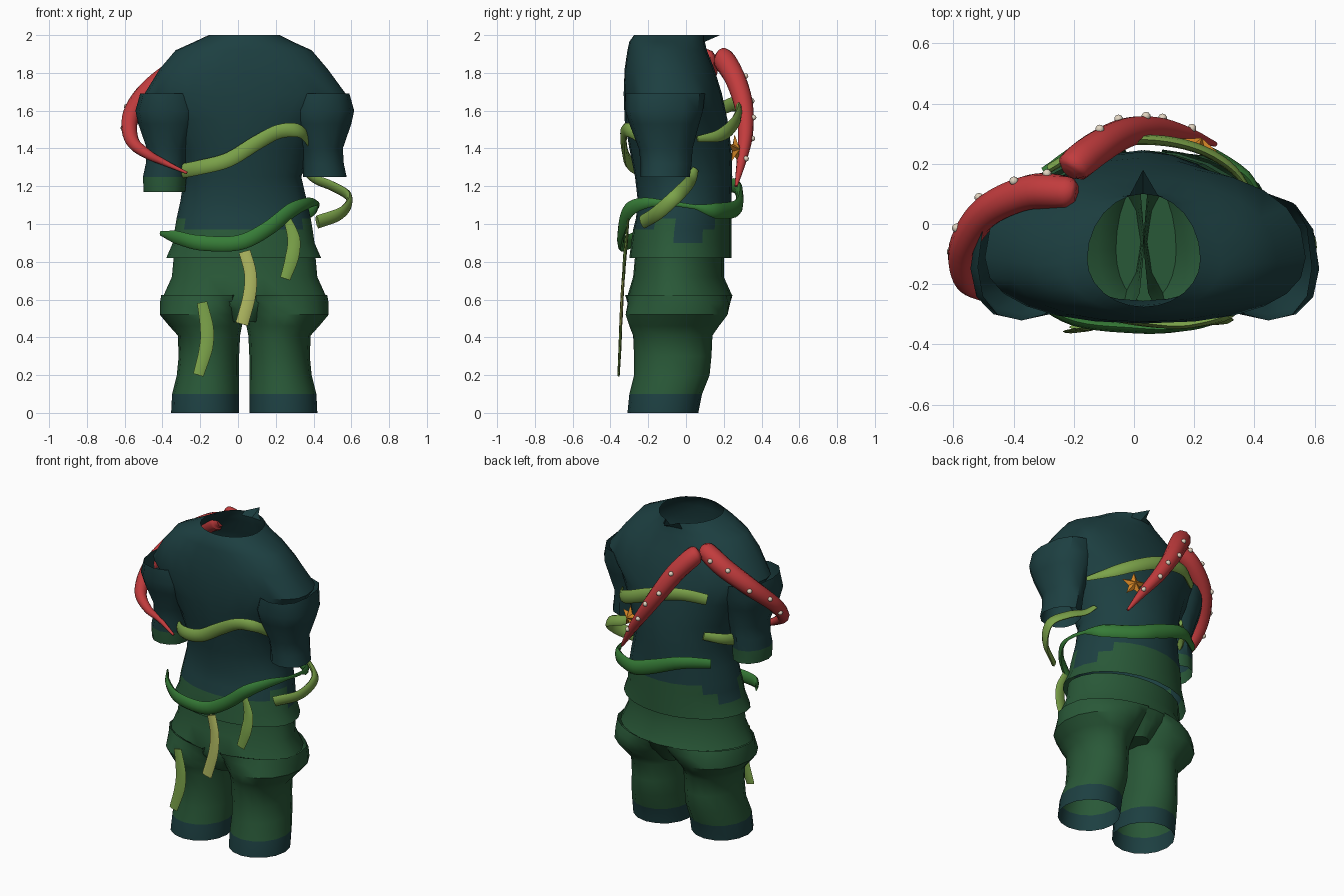
import bpy, bmesh, math
from mathutils import Vector

if "Cube" in bpy.data.objects:
    bpy.data.objects.remove(bpy.data.objects["Cube"])

def material(name, rgb):
    m = bpy.data.materials.new(name)
    m.diffuse_color = (*rgb, 1)
    m.use_nodes = True
    m.node_tree.nodes["Principled BSDF"].inputs["Base Color"].default_value = m.diffuse_color
    return m

TEAL = material("dark teal cloth", (0.012, 0.05, 0.053))
GREEN = material("green cloth", (0.022, 0.098, 0.039))
KELP = material("light kelp", (0.2, 0.365, 0.068))
DEEP = material("deep kelp", (0.037, 0.2, 0.038))
YELLOW = material("yellow kelp", (0.42, 0.47, 0.115))
RED = material("tentacle red", (0.54, 0.045, 0.047))
ORANGE = material("star orange", (0.7, 0.25, 0.02))
CREAM = material("sucker cream", (0.75, 0.66, 0.53))
AXIS = Vector((0.03, -0.05, 0))

def make(name, bm, *mats):
    me = bpy.data.meshes.new(name)
    bmesh.ops.recalc_face_normals(bm, faces=bm.faces)
    bm.to_mesh(me)
    bm.free()
    for m in mats:
        me.materials.append(m)
    ob = bpy.data.objects.new(name, me)
    bpy.context.collection.objects.link(ob)
    return ob

def bridge(bm, rings):
    for a, b in zip(rings, rings[1:]):
        for i in range(len(a)):
            j = (i + 1) % len(a)
            bm.faces.new((a[i], a[j], b[j], b[i]))

def power(v, p):
    return math.copysign(abs(v) ** (2 / p), v)

def loft(name, rings, n, mats, rule=None, mid=0.42, tweak=None, cap=False):
    """Shell through rings of (z, x min, x max, y front, y back, optional squareness)."""
    bm = bmesh.new()
    loops = []
    for z, x0, x1, y0, y1, *sq in rings:
        yc = y0 + mid * (y1 - y0)
        loop = []
        for i in range(n):
            a = 2 * math.pi * i / n
            c, s = math.cos(a), math.sin(a)
            if sq:
                c, s = power(c, sq[0]), power(s, sq[0])
            loop.append(bm.verts.new(((x0 + x1) / 2 + (x1 - x0) / 2 * c,
                                      yc + (y1 - yc if s > 0 else yc - y0) * s, z)))
        loops.append(loop)
    if tweak:
        tweak(loops)
    bridge(bm, loops)
    if cap:
        bm.faces.new(loops[-1])
    if rule:
        for f in bm.faces:
            f.material_index = rule(f.calc_center_median())
    return make(name, bm, *mats)

def spline(pts, steps):
    """Smooth curve through the points."""
    p = [Vector(q) for q in pts]
    p = [2 * p[0] - p[1]] + p + [2 * p[-1] - p[-2]]
    out = []
    for k in range(1, len(p) - 2):
        a, b, c, d = p[k - 1:k + 3]
        for s in range(steps):
            t = s / steps
            out.append(0.5 * (2 * b + (c - a) * t + (2 * a - 5 * b + 4 * c - d) * t * t
                              + (3 * b - a - 3 * c + d) * t ** 3))
    return out + [p[-2]]

def sweep(name, pts, mat, radii, flat=1.0, sides=8, steps=5, facing=None):
    """Oval tube along a path; flat squeezes it towards the body."""
    path = spline(pts, steps)
    bm = bmesh.new()
    loops, frames = [], []
    for i, p in enumerate(path):
        t = (path[min(i + 1, len(path) - 1)] - path[max(i - 1, 0)]).normalized()
        out = Vector(facing) if facing else p - AXIS
        out.z = 0
        wide = t.cross(out).normalized()
        out = wide.cross(t).normalized()
        f = i / (len(path) - 1) * (len(radii) - 1)
        k = min(int(f), len(radii) - 2)
        r = radii[k] + (radii[k + 1] - radii[k]) * (f - k)
        frames.append((p, out, wide, r))
        loops.append([bm.verts.new(p + wide * r * math.cos(a) + out * r * flat * math.sin(a))
                      for a in (2 * math.pi * j / sides for j in range(sides))])
    bridge(bm, loops)
    bm.faces.new(loops[0])
    bm.faces.new(loops[-1])
    make(name, bm, mat)
    return frames

# Shirt: teal with a jagged green lower edge and a teal patch at each side
def shirt_colour(c):
    side = abs(c.x - 0.03) > 0.3
    if side and -0.05 < c.y < 0.12:
        return int(c.z < 0.9)
    if side and -0.18 < c.y <= -0.05:
        return int(c.z < 1.03)
    return int(c.z < 0.97 or (c.y > 0.14 and c.z < 1.01))

def collar_tip(loops):
    loops[0][6].co = (0.03, 0.18, 2.0)

loft("shirt", [(2.0, -.155, .22, -.275, .10), (1.965, -.23, .29, -.30, .10),
               (1.92, -.33, .39, -.31, .11), (1.82, -.415, .475, -.325, .15, 2.2),
               (1.69, -.495, .57, -.33, .19, 2.3), (1.55, -.41, .47, -.325, .22),
               (1.4, -.33, .39, -.30, .24), (1.25, -.285, .335, -.27, .245),
               (1.12, -.305, .365, -.255, .24), (1.03, -.325, .385, -.265, .24),
               (0.97, -.335, .395, -.28, .24), (0.9, -.345, .405, -.29, .24),
               (0.82, -.38, .44, -.30, .24)],
     24, (TEAL, GREEN), shirt_colour, tweak=collar_tip)

# Sleeves: open tubes, the left one longer with a green cuff
sleeve = [(1.69, .305, .59, -.32, .10, 2.3), (1.6, .275, .615, -.32, .09, 2.3),
          (1.53, .285, .60, -.30, .07, 2.2), (1.4, .335, .555, -.25, .035),
          (1.32, .345, .56, -.24, .03), (1.25, .345, .575, -.24, .02)]
loft("right_sleeve", sleeve, 12, (TEAL,))
loft("left_sleeve", [(z, .072 - b, .072 - a, *r) for z, a, b, *r in sleeve]
     + [(1.17, -.50, -.28, -.235, .02)], 12, (TEAL, GREEN), lambda c: int(c.z < 1.25))

# Trousers: waist and crotch, then two legs whose tops hug the hips, with teal cuffs
loft("trouser_waist", [(0.83, -.34, .41, -.27, .20), (0.72, -.35, .42, -.28, .20),
                       (0.62, -.395, .465, -.31, .245), (0.55, -.12, .2, -.30, .21),
                       (0.48, -.06, .14, -.26, .15)], 24, (GREEN,), cap=True)

def hug_hips(loops):
    """Bend the upper leg rings to the shared hip oval."""
    for loop, blend in zip(loops, (1, 0.65, 0.25)):
        for i, v in enumerate(loop):
            s = math.sin(2 * math.pi * i / len(loop))
            h = math.sqrt(max(0, 1 - ((v.co.x - 0.035) / 0.445) ** 2))
            if abs(v.co.x - 0.035) < 0.2:
                h *= min(1, abs(s) / 0.6)
            y = -0.06 + (0.31 if s > 0 else -0.265) * h * (abs(s) > 1e-6)
            v.co.y += (y - v.co.y) * blend

leg = [(0.625, .03, .472, -.315, .25), (0.58, .035, .48, -.325, .255), (0.52, .04, .48, -.33, .225),
       (0.46, .045, .43, -.30, .175), (0.41, .055, .385, -.28, .14), (0.3, .06, .38, -.275, .135),
       (0.2, .06, .39, -.275, .125), (0.1, .06, .415, -.30, .085), (0.0, .06, .42, -.31, .065)]
for side in ("right", "left"):
    rings = leg if side == "right" else [(z, .066 - b, .066 - a, c, d) for z, a, b, c, d in leg]
    loft(side + "_leg", rings, 16, (GREEN, TEAL), lambda c: int(c.z < 0.1), 0.5, hug_hips)

# Kelp wrapped around the chest, arm and waist
sweep("chest_kelp_front", [(-.23, .15, 1.35), (-.32, .06, 1.32), (-.35, -.06, 1.29), (-.31, -.16, 1.28),
      (-.2, -.26, 1.30), (-.05, -.31, 1.34), (.1, -.33, 1.43), (.22, -.325, 1.49), (.33, -.29, 1.49),
      (.39, -.18, 1.41)], KELP, (.025, .035, .038, .039, .039, .039, .037, .022), 0.42)
sweep("chest_kelp_back", [(.41, .06, 1.45), (.33, .18, 1.47), (.2, .255, 1.53), (.03, .28, 1.6),
      (-.15, .255, 1.635), (-.28, .185, 1.61)], KELP, (.015, .038, .041, .04, .034), 0.42)
sweep("arm_kelp", [(.34, .05, 1.29), (.40, .03, 1.24), (.50, 0, 1.2), (.59, -.06, 1.14),
      (.55, -.15, 1.06), (.42, -.23, 1.01)], KELP, (.02, .032, .036, .038, .036), 0.42)
sweep("waist_kelp", [(-.41, -.13, .95), (-.33, -.24, .93), (-.2, -.32, .90), (0, -.345, .90), (.15, -.34, .97),
      (.28, -.305, 1.07), (.37, -.22, 1.11), (.42, -.1, 1.11), (.42, .05, 1.09), (.37, .16, 1.07),
      (.2, .26, 1.08), (.05, .285, 1.13), (-.15, .265, 1.2), (-.3, .175, 1.2)],
      DEEP, (.012, .035, .04, .04, .04, .042, .03, .012, .012, .042, .045, .045, .04, .03), 0.45)

# Hanging kelp strips
front = (0, -1, 0)
sweep("hip_kelp", [(.26, -.305, 1.03), (.295, -.315, .92), (.285, -.325, .82), (.25, -.33, .71)],
      KELP, (.02, .034, .036, .027), 0.25, facing=front)
sweep("middle_kelp", [(.035, -.32, .855), (.065, -.33, .74), (.06, -.338, .62), (.02, -.345, .47)],
      YELLOW, (.031, .032, .034, .034), 0.25, facing=front)
sweep("thigh_kelp", [(-.19, -.342, .585), (-.165, -.346, .45), (-.17, -.35, .34), (-.21, -.357, .2)],
      KELP, (.027, .036, .036, .028), 0.22, facing=front)

# Tentacles with a row of suckers on the rear side
def tentacle(name, pts, radii, spots):
    frames = sweep(name, pts, RED, radii, sides=10, steps=6)
    bm = bmesh.new()
    for i, f in enumerate(spots):
        p, out, wide, r = frames[int(f * (len(frames) - 1))]
        at = p + (out + wide * (0.5, -0.3)[i % 2] + Vector((0, 0.6, 0))).normalized() * r
        made = bmesh.ops.create_icosphere(bm, subdivisions=2, radius=0.015)
        bmesh.ops.translate(bm, verts=made["verts"], vec=at)
    make(name + "_suckers", bm, CREAM)

tentacle("back_tentacle", [(-.215, .17, 1.89), (-.19, .2, 1.87), (-.11, .26, 1.77), (-.02, .305, 1.63),
                           (.08, .315, 1.48), (.18, .295, 1.34), (.27, .265, 1.2)],
         (.03, .055, .06, .058, .054, .05, .045, .038, .03, .02, .008), (.36, .48, .6, .72, .84))
tentacle("shoulder_tentacle", [(-.19, .10, 1.88), (-.23, .105, 1.87), (-.35, .105, 1.80), (-.49, .04, 1.69),
                               (-.57, -.08, 1.56), (-.56, -.19, 1.44), (-.48, -.235, 1.37),
                               (-.39, -.24, 1.325), (-.27, -.27, 1.27)],
         (.03, .055, .06, .058, .053, .046, .038, .03, .022, .014, .007), (.2, .29, .38, .47, .56))

# Starfish on the back: domed five-pointed star
bm = bmesh.new()
normal = Vector((0.35, 0.94, 0)).normalized()
across = Vector((normal.y, -normal.x, 0))
centre = Vector((.215, .257, 1.395))
rim = [bm.verts.new(centre + (across * math.sin(a) + Vector((0, 0, 1)) * math.cos(a)) * r)
       for a, r in ((math.pi * i / 5, 0.035 if i % 2 else 0.08) for i in range(10))]
for h in (0.03, -0.015):
    tip = bm.verts.new(centre + normal * h)
    for i in range(10):
        bm.faces.new((rim[i], rim[(i + 1) % 10], tip))
make("starfish", bm, ORANGE)

# Smooth shading with sharp edges kept
bpy.ops.object.select_all(action='SELECT')
bpy.context.view_layer.objects.active = bpy.data.objects["shirt"]
bpy.ops.object.shade_smooth_by_angle(angle=math.radians(40))
